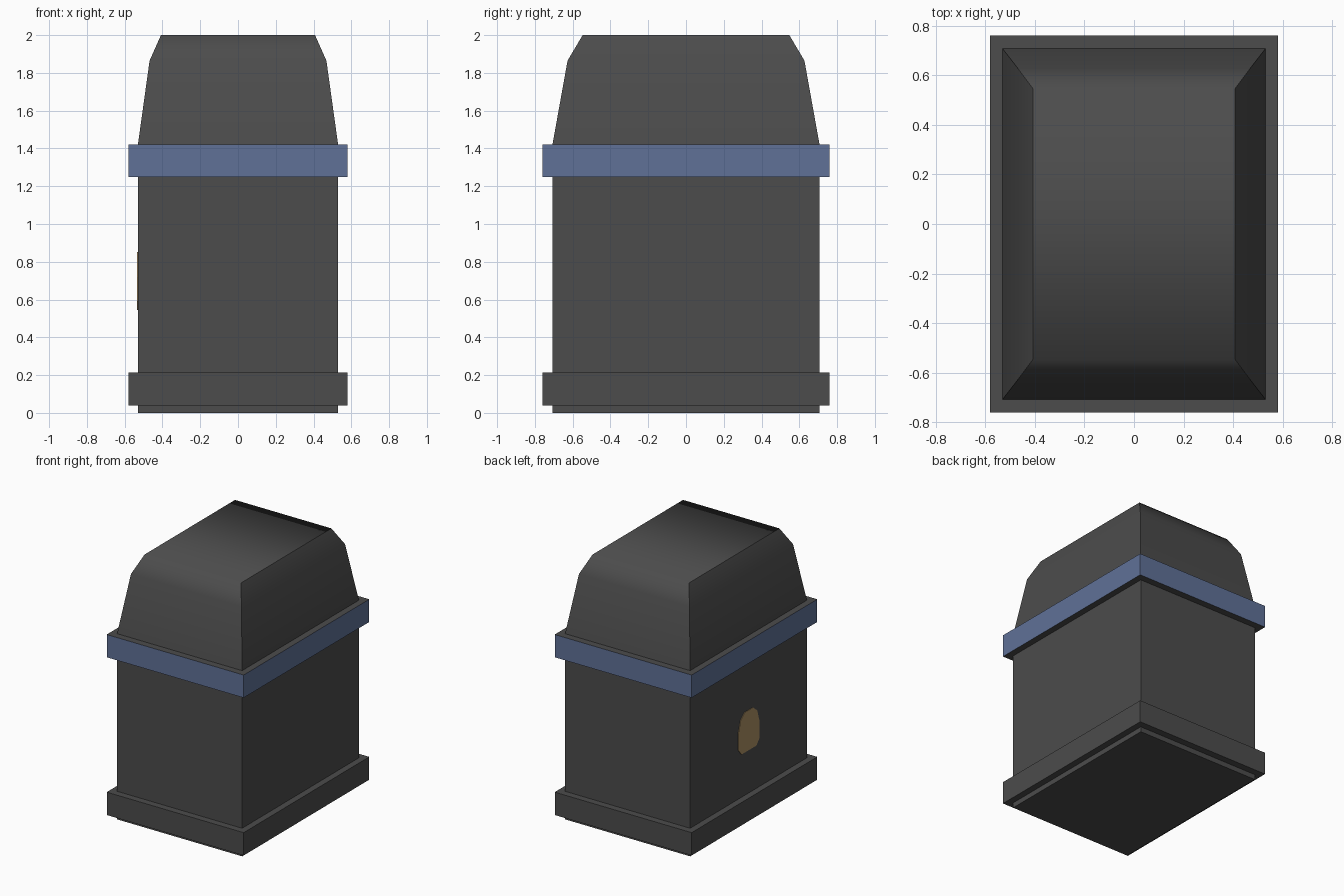
import bpy, bmesh, math

if "Cube" in bpy.data.objects:
    bpy.data.objects.remove(bpy.data.objects["Cube"])


def material(name, rgb):
    m = bpy.data.materials.new(name)
    m.diffuse_color = (*rgb, 1)
    m.use_nodes = True
    m.node_tree.nodes["Principled BSDF"].inputs["Base Color"].default_value = m.diffuse_color
    return m


GREY = material("dark_grey", (0.072, 0.072, 0.072))
BLUE = material("slate_blue", (0.115, 0.165, 0.31))
BROWN = material("bronze", (0.41, 0.275, 0.125))


def finish(name, bm, mats):
    bmesh.ops.recalc_face_normals(bm, faces=bm.faces)
    mesh = bpy.data.meshes.new(name)
    bm.to_mesh(mesh)
    bm.free()
    for m in mats:
        mesh.materials.append(m)
    ob = bpy.data.objects.new(name, mesh)
    bpy.context.collection.objects.link(ob)
    return ob


def stack(name, levels, mats=(GREY,), side_index=0):
    """Loft rectangles given as (half_x, half_y, z); side faces take side_index."""
    bm = bmesh.new()
    rings = [[bm.verts.new((sx * x, sy * y, z))
              for sx, sy in ((-1, -1), (1, -1), (1, 1), (-1, 1))]
             for x, y, z in levels]
    for a, b in zip(rings, rings[1:]):
        for i in range(4):
            j = (i + 1) % 4
            bm.faces.new((a[i], a[j], b[j], b[i])).material_index = side_index
    bm.faces.new(rings[0][::-1])
    bm.faces.new(rings[-1])
    return finish(name, bm, mats)


# Main box
stack("body", [(0.53, 0.707, 0), (0.53, 0.707, 1.42)])

# Bands around the foot and the rim; only the rim's outer faces are blue
stack("foot_band", [(0.58, 0.76, 0.04), (0.58, 0.76, 0.215)])
stack("rim_band", [(0.58, 0.76, 1.248), (0.58, 0.76, 1.422)], (GREY, BLUE), 1)

# Tapered hood, softly shaded over the front and back, crisp at the sides
hood = stack("hood", [(0.53, 0.707, 1.42), (0.468, 0.627, 1.865), (0.408, 0.547, 2.0)])
bpy.context.view_layer.objects.active = hood
hood.select_set(True)
bpy.ops.object.shade_smooth_by_angle(angle=math.radians(62))

# Small bronze plate on the left side
half = [(0.09, 0.545), (0.127, 0.59), (0.127, 0.72), (0.10, 0.81), (0.05, 0.852)]
outline = half + [(-y, z) for y, z in reversed(half)]
bm = bmesh.new()
face = bm.faces.new([bm.verts.new((-0.529, y, z)) for y, z in outline])
ext = bmesh.ops.extrude_face_region(bm, geom=[face])
moved = [v for v in ext["geom"] if isinstance(v, bmesh.types.BMVert)]
bmesh.ops.translate(bm, verts=moved, vec=(-0.005, 0, 0))
finish("side_plate", bm, [BROWN])
